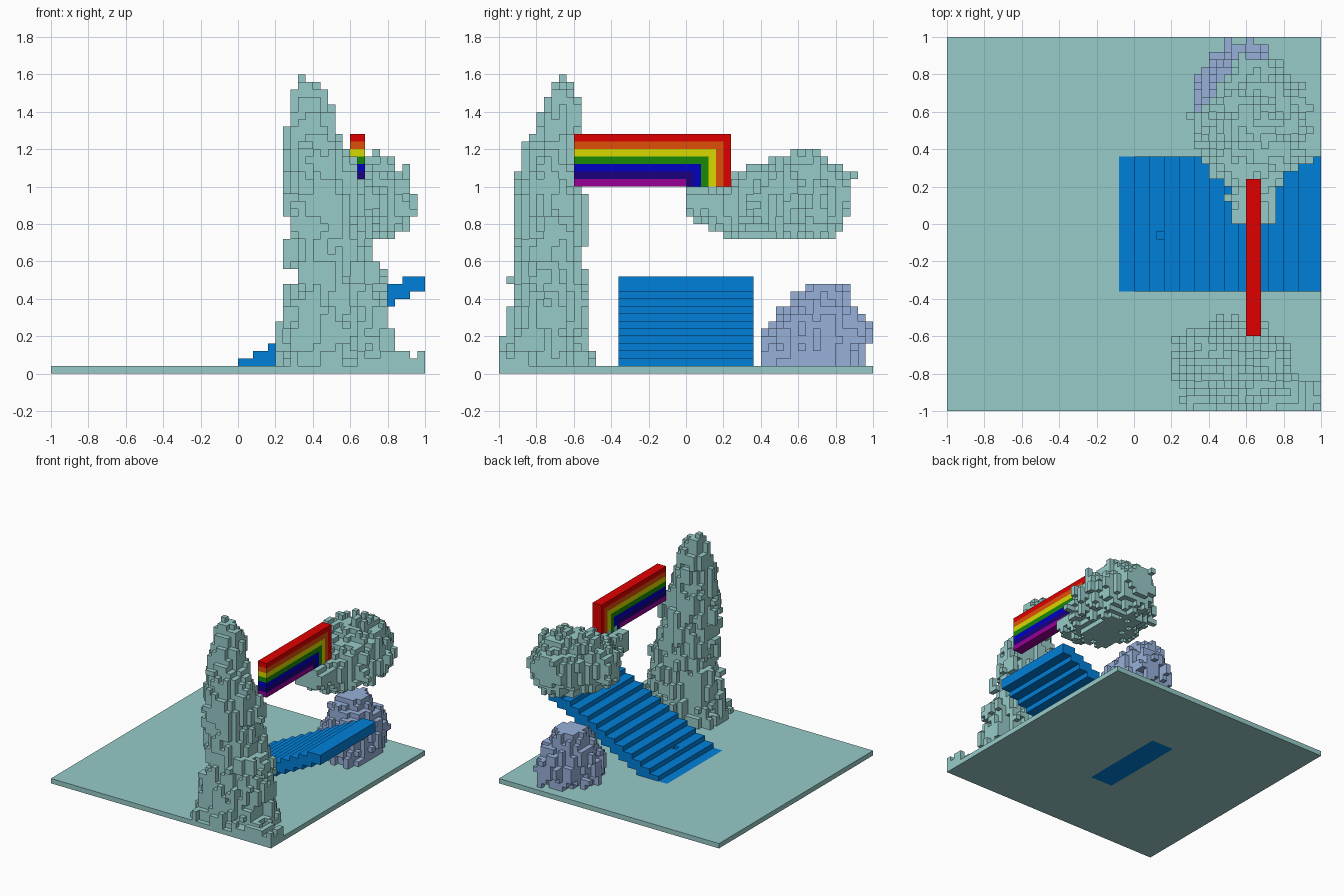
import bpy, bmesh, math, random
from mathutils import Vector

if "Cube" in bpy.data.objects:
    bpy.data.objects.remove(bpy.data.objects["Cube"], do_unlink=True)

V = 0.04  # size of one block


def material(name, hexcode):
    def lin(c):
        return c / 12.92 if c <= 0.04045 else ((c + 0.055) / 1.055) ** 2.4
    rgba = [lin(int(hexcode[i:i + 2], 16) / 255) for i in (0, 2, 4)] + [1.0]
    m = bpy.data.materials.new(name)
    m.use_nodes = True
    m.diffuse_color = rgba
    m.node_tree.nodes["Principled BSDF"].inputs["Base Color"].default_value = rgba
    return m


sage = material("sage green", "97CBC8")
water = material("water blue", "0080D9")
slate = material("slate lavender", "97B0DA")
bands = [("red", "E00000"), ("orange", "E05008"), ("yellow", "D8D800"),
         ("green", "188A05"), ("blue", "0000C4"), ("indigo", "1A007C"),
         ("violet", "970095")]


def finish(name, bm, *mats):
    bmesh.ops.recalc_face_normals(bm, faces=bm.faces)
    me = bpy.data.meshes.new(name)
    bm.to_mesh(me)
    bm.free()
    for m in mats:
        me.materials.append(m)
    ob = bpy.data.objects.new(name, me)
    bpy.context.collection.objects.link(ob)
    return ob


def box(lo, hi):
    bm = bmesh.new()
    bmesh.ops.create_cube(bm, size=1)
    for v in bm.verts:
        v.co = [lo[i] if v.co[i] < 0 else hi[i] for i in range(3)]
    return bm


def extrude(name, pts, vec, mat):
    """Close a flat outline and push it along vec."""
    bm = bmesh.new()
    face = bm.faces.new([bm.verts.new(p) for p in pts])
    out = bmesh.ops.extrude_face_region(bm, geom=[face], use_keep_orig=True)
    bmesh.ops.translate(bm, vec=vec, verts=[g for g in out["geom"]
                                            if isinstance(g, bmesh.types.BMVert)])
    return finish(name, bm, mat)


DIRS = [(1, 0, 0), (-1, 0, 0), (0, 1, 0), (0, -1, 0), (0, 0, 1), (0, 0, -1)]


def near(c, d):
    return (c[0] + d[0], c[1] + d[1], c[2] + d[2])


def blocks(name, cells, mat):
    """Skin the connected block cells, keeping only the outside faces."""
    centre = sum((Vector(c) for c in sorted(cells)), Vector()) / len(cells)
    todo = [min(sorted(cells), key=lambda c: (Vector(c) - centre).length)]
    body = set(todo)
    while todo:
        c = todo.pop()
        fresh = {near(c, d) for d in DIRS} & cells - body
        body |= fresh
        todo += sorted(fresh)
    bm = bmesh.new()
    for c in sorted(body):
        mid = Vector([(a + 0.5) * V for a in c])
        for d in DIRS:
            if near(c, d) in body:
                continue
            n = Vector(d)
            u = Vector((d[1], d[2], d[0]))
            w = n.cross(u)
            bm.faces.new([bm.verts.new(mid + (n + a * u + b * w) * V / 2)
                          for a, b in ((-1, -1), (1, -1), (1, 1), (-1, 1))])
    bmesh.ops.remove_doubles(bm, verts=bm.verts, dist=V / 20)
    finish(name, bm, mat)


def rough_loft(axis, table, floor, seed, power, rough):
    """Fill blocks inside sections (t, a0, a1, b0, b1) along an axis, raggedly."""
    rng = random.Random(seed)
    others = [i for i in range(3) if i != axis]
    noise, cells = {}, set()
    for t in range(round(table[0][0] / V), round(table[-1][0] / V)):
        tc = (t + 0.5) * V
        for lo, hi in zip(table, table[1:]):
            if lo[0] <= tc <= hi[0]:
                f = (tc - lo[0]) / (hi[0] - lo[0])
                a0, a1, b0, b1 = [p + (q - p) * f for p, q in zip(lo[1:], hi[1:])]
        for a in range(math.floor(a0 / V), math.ceil(a1 / V)):
            for b in range(math.floor(b0 / V), math.ceil(b1 / V)):
                u = abs(((a + 0.5) * V - (a0 + a1) / 2) / ((a1 - a0) / 2))
                w = abs(((b + 0.5) * V - (b0 + b1) / 2) / ((b1 - b0) / 2))
                c = [0, 0, 0]
                c[axis], c[others[0]], c[others[1]] = t, a, b
                key = (c[0], c[1], c[2] // 3)   # short vertical runs
                if key not in noise:
                    noise[key] = rng.random() ** 0.7
                limit = 1.1 - rough * (0.75 * noise[key] + 0.25 * rng.random())
                inside = (u ** power + w ** power) ** (1 / power) < limit
                if inside and (c[2] + 0.5) * V > floor and -25 <= c[1] < 25:
                    cells.add(tuple(c))
    return cells


# Ground slab with an inlaid blue strip under the first steps
bm = box((-1, -1, 0), (1, 1, V))
for co, no in (((-0.08, 0, 0), (1, 0, 0)), ((0.12, 0, 0), (1, 0, 0)),
               ((0, -0.36, 0), (0, 1, 0)), ((0, 0.36, 0), (0, 1, 0))):
    bmesh.ops.bisect_plane(bm, geom=bm.verts[:] + bm.edges[:] + bm.faces[:],
                           plane_co=co, plane_no=no)
for f in bm.faces:
    c = f.calc_center_median()
    f.material_index = int(-0.08 < c.x < 0.12 and abs(c.y) < 0.36)
finish("ground", bm, sage, water)

# Cascading steps, stepped above and below
pts = []
for k in range(12):
    pts += [(0.08 * k, 0.04 + V * k), (0.08 * k, 0.08 + V * k)]
pts += [(1.0, 0.52), (1.0, 0.44)]
for j in range(11, 1, -1):
    pts += [(0.04 + 0.08 * j, V * j), (0.04 + 0.08 * j, V * (j - 1))]
steps = extrude("cascade_steps", [(x, -0.36, z) for x, z in pts], (0, 0.72, 0), water)

# One missing block in the second step
notch = finish("notch_cutter", box((0.12, -0.08, 0.08), (0.16, -0.04, 0.15)), water)
notch.hide_render = True
notch.display_type = 'WIRE'
cut = steps.modifiers.new("notch", 'BOOLEAN')
cut.operation, cut.solver, cut.object = 'DIFFERENCE', 'EXACT', notch

# Rainbow: nested bands turning down at the back end
for i, (name, code) in enumerate(bands):
    top, end = 1.28 - V * i, 0.24 - V * i
    if i < 6:
        outline = [(-0.6, top - V), (-0.6, top), (end, top), (end, 1.0),
                   (end - V, 1.0), (end - V, top - V)]
    else:
        outline = [(-0.6, 1.0), (-0.6, top), (end, top), (end, 1.0)]
    extrude("rainbow_" + name, [(0.6, y, z) for y, z in outline], (0.08, 0, 0),
            material("rainbow " + name, code))

# Tall ragged spire, with a low rubble skirt in the corner
spire = rough_loft(2, [
    (0.04, 0.13, 0.91, -1.00, -0.48), (0.12, 0.17, 0.88, -1.00, -0.50),
    (0.24, 0.19, 0.84, -0.99, -0.52), (0.44, 0.23, 0.83, -0.95, -0.52),
    (0.52, 0.29, 0.81, -0.94, -0.53), (0.60, 0.23, 0.78, -0.94, -0.53),
    (0.72, 0.23, 0.73, -0.94, -0.52), (1.00, 0.23, 0.68, -0.93, -0.54),
    (1.16, 0.23, 0.63, -0.89, -0.55), (1.28, 0.24, 0.55, -0.85, -0.55),
    (1.44, 0.27, 0.52, -0.78, -0.55), (1.52, 0.28, 0.46, -0.73, -0.59),
    (1.56, 0.30, 0.41, -0.71, -0.61)],
    0.04, seed=4, power=2.1, rough=0.42)
rng = random.Random(9)
for i in range(7, 25):
    for j in range(-25, -21):
        if rng.random() < 0.75 or i > 22:
            spire |= {(i, j, k) for k in range(1, 2 + rng.randrange(2))}
blocks("spire", spire | {(8, -17, k) for k in range(36, 40)}, sage)

# Floating cloud, flattened underneath
cloud = rough_loft(1, [
    (0.00, 0.50, 0.74, 0.82, 1.02), (0.12, 0.50, 0.77, 0.78, 1.02),
    (0.24, 0.45, 0.82, 0.70, 1.05), (0.32, 0.32, 0.93, 0.68, 1.10),
    (0.48, 0.27, 0.97, 0.67, 1.17), (0.60, 0.30, 0.95, 0.67, 1.20),
    (0.72, 0.42, 0.93, 0.68, 1.20), (0.80, 0.49, 0.87, 0.72, 1.12),
    (0.88, 0.52, 0.76, 0.88, 1.08)], 0.72, seed=11, power=2.0, rough=0.40)
blocks("cloud", cloud | {(14, j, 26) for j in range(20, 23)}, sage)

# Boulder beneath the cloud, its crest leaning back and to one side
boulder = rough_loft(2, [
    (0.04, 0.33, 0.82, 0.35, 0.95), (0.20, 0.31, 0.82, 0.38, 1.01),
    (0.32, 0.33, 0.77, 0.46, 0.97), (0.40, 0.37, 0.69, 0.55, 0.90),
    (0.48, 0.41, 0.63, 0.64, 0.87)], 0.04, seed=21, power=1.9, rough=0.40)
blocks("boulder", boulder, slate)
